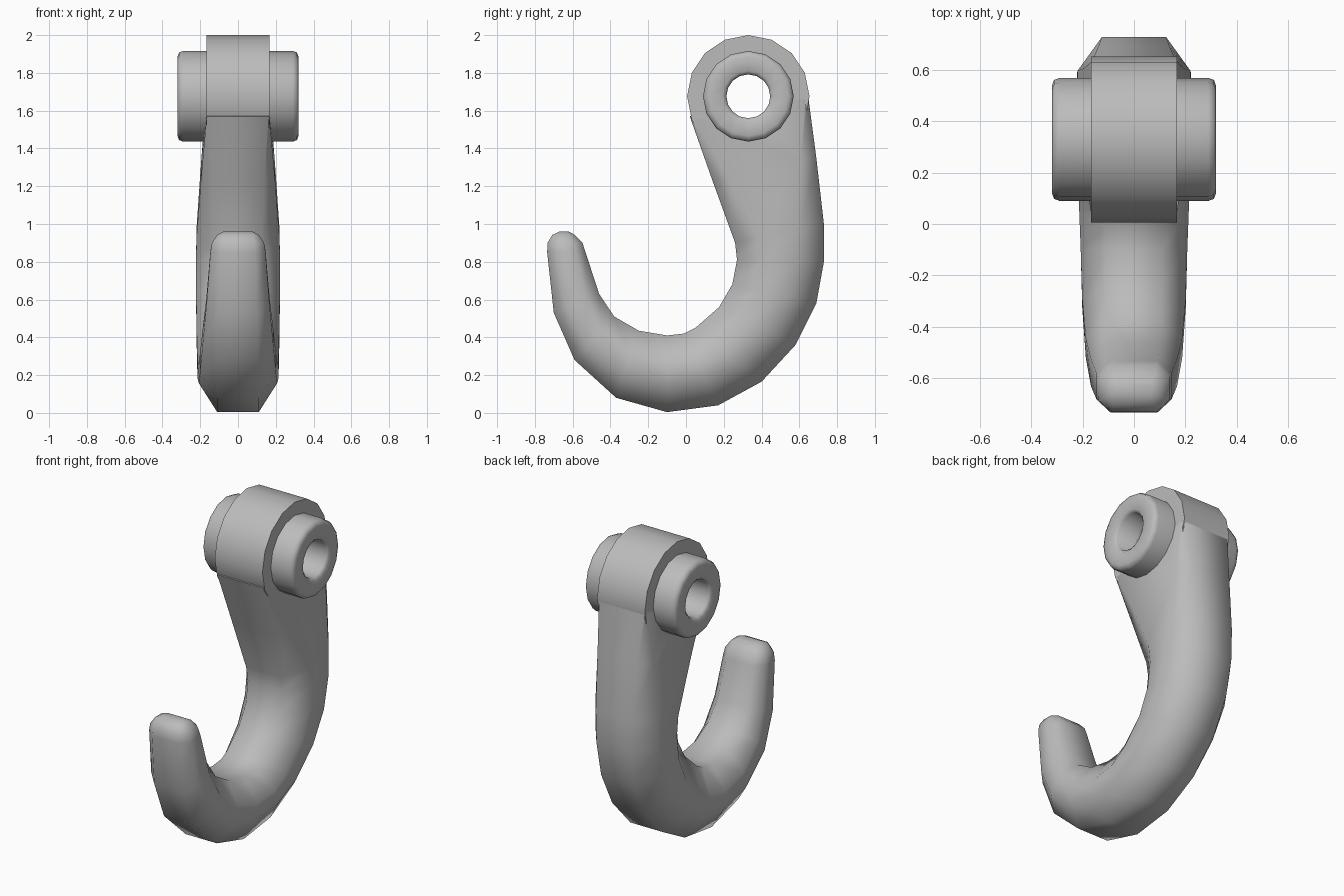
import bpy, bmesh, math
from mathutils import Vector, Matrix

old = bpy.data.objects.get("Cube")
if old:
    bpy.data.objects.remove(old, do_unlink=True)

steel = bpy.data.materials.new("grey_steel")
steel.use_nodes = True
GREY = (0.5, 0.5, 0.5, 1)
steel.diffuse_color = GREY
steel.node_tree.nodes["Principled BSDF"].inputs["Base Color"].default_value = GREY

PIN = Vector((0, 0.33, 1.676))   # centre of the eye
SIDES = 16


def finish(name, bm):
    bmesh.ops.recalc_face_normals(bm, faces=bm.faces)
    mesh = bpy.data.meshes.new(name)
    bm.to_mesh(mesh)
    bm.free()
    mesh.materials.append(steel)
    obj = bpy.data.objects.new(name, mesh)
    bpy.context.collection.objects.link(obj)
    return obj


def smooth(obj, degrees):
    bpy.ops.object.select_all(action='DESELECT')
    obj.select_set(True)
    bpy.context.view_layer.objects.active = obj
    bpy.ops.object.shade_smooth_by_angle(angle=math.radians(degrees))


def skin(bm, rings, closed=False):
    """Join successive vertex rings with quads."""
    pairs = list(zip(rings, rings[1:]))
    if closed:
        pairs.append((rings[-1], rings[0]))
    for a, b in pairs:
        for i in range(len(a)):
            j = (i + 1) % len(a)
            bm.faces.new((a[i], a[j], b[j], b[i]))


def lathe(name, profile):
    """Turn a closed (x, radius) profile about the eye axis."""
    bm = bmesh.new()
    rings = []
    for k in range(SIDES):
        turn = Matrix.Rotation(math.tau * k / SIDES, 4, 'X')
        rings.append([bm.verts.new(PIN + turn @ Vector((x, 0, r))) for x, r in profile])
    skin(bm, rings, closed=True)
    return finish(name, bm)


# Eye: wide flat head and the rounded bushing passing through it
HOLE = 0.116
head = lathe("eye_head", [(-.168, HOLE), (-.168, .324), (.168, .324), (.168, HOLE)])
half = [(.32, .135), (.32, .21), (.312, .232), (.29, .24)]
bushing = lathe("eye_bushing", [(.305, HOLE)] + half
                + [(-x, r) for x, r in reversed(half)] + [(-.305, HOLE)])

# Hook stations: outer (y, z), inner (y, z), half width, flat half width, chamfer share
stations = [
    ((.645, 1.69), (.02, 1.57), .166, .160, .02),
    ((.69, 1.35), (.14, 1.23), .195, .140, .15),
    ((.73, 1.00), (.26, .90), .220, .125, .28),
    ((.73, .80), (.27, .81), .222, .120, .30),
    ((.69, .58), (.245, .68), .222, .115, .32),
    ((.58, .36), (.175, .56), .220, .115, .34),
    ((.40, .165), (.05, .45), .217, .112, .36),
    ((.17, .04), (-.01, .42), .214, .110, .38),
    ((-.10, .004), (-.10, .41), .208, .110, .38),
    ((-.37, .08), (-.25, .435), .202, .110, .36),
    ((-.59, .28), (-.38, .51), .188, .108, .32),
    ((-.70, .53), (-.46, .63), .168, .100, .28),
    ((-.735, .85), (-.535, .86), .146, .092, .25),
    ((-.733, .90), (-.548, .90), .138, .088, .25),
    ((-.708, .942), (-.588, .942), .110, .080, .25),
    ((-.670, .960), (-.620, .960), .078, .060, .25),
]
bm = bmesh.new()
rings = []
for outer, inner, wide, flat, cut in stations:
    o, i = Vector((0, *outer)), Vector((0, *inner))
    side = [(flat, 0), (wide, cut), (wide, 1 - cut), (flat, 1)]
    loop = side + [(-x, t) for x, t in reversed(side)]
    rings.append([bm.verts.new(o.lerp(i, t) + Vector((x, 0, 0))) for x, t in loop])
skin(bm, rings)
bm.faces.new(rings[0])
bm.faces.new(rings[-1])
hook = finish("hook_body", bm)

# Clear the eye hole through the top of the neck
bm = bmesh.new()
bmesh.ops.create_cone(bm, cap_ends=True, segments=SIDES, radius1=.14, radius2=.14, depth=1,
                      matrix=Matrix.Translation(PIN) @ Matrix.Rotation(math.pi / 2, 4, 'Y'))
cutter = finish("hole_cutter", bm)
cutter.hide_render = True
mod = hook.modifiers.new("eye_hole", 'BOOLEAN')
mod.operation = 'DIFFERENCE'
mod.solver = 'EXACT'
mod.object = cutter
bpy.context.view_layer.objects.active = hook
bpy.ops.object.modifier_apply(modifier=mod.name)
bpy.data.objects.remove(cutter, do_unlink=True)

for obj, degrees in ((head, 40), (bushing, 60), (hook, 65)):
    smooth(obj, degrees)
